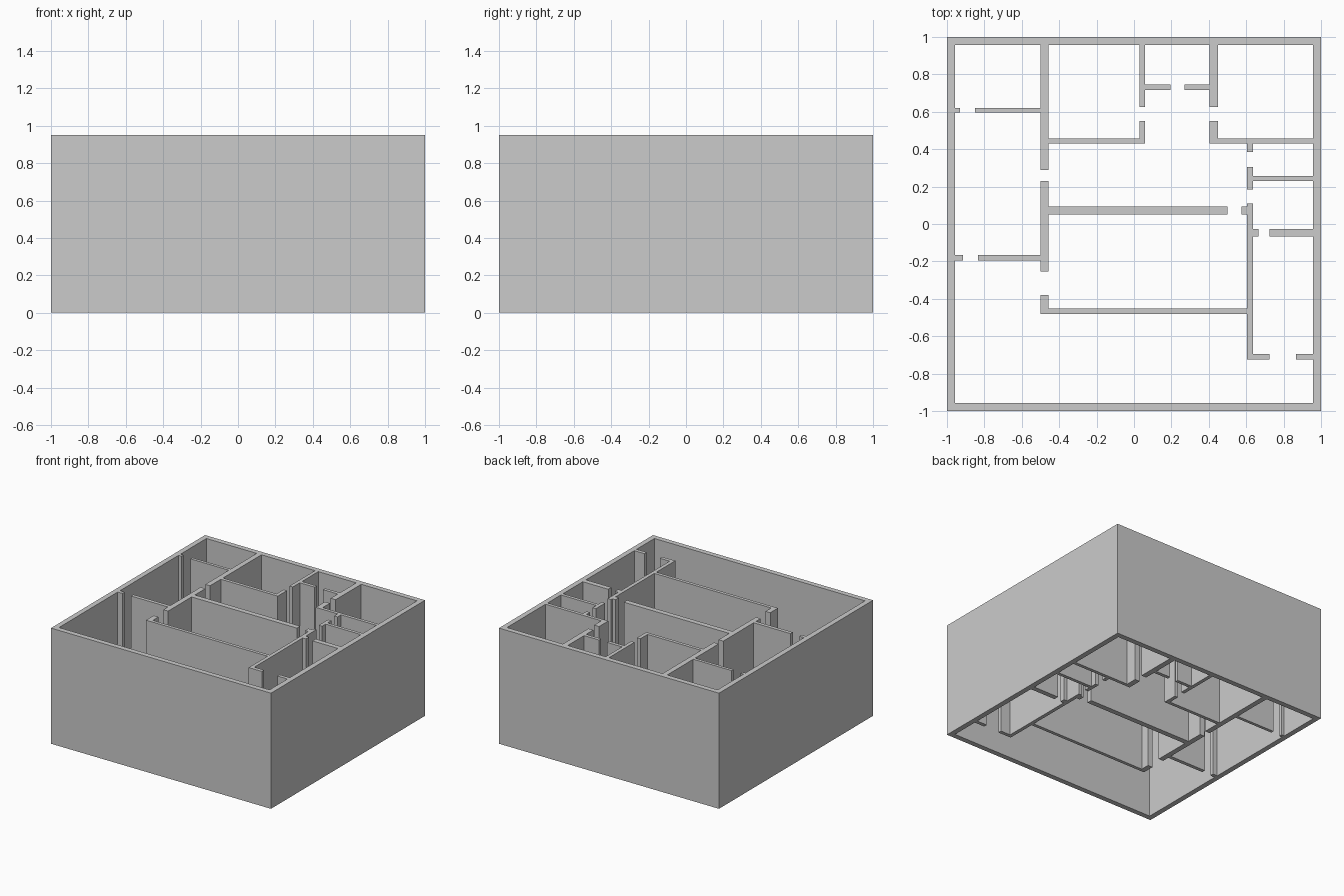
import bpy, bmesh

if "Cube" in bpy.data.objects:
    bpy.data.objects.remove(bpy.data.objects["Cube"])

H = 0.95      # wall height
IN = 0.957    # inner face of the outer walls


def extrude_up(bm, faces):
    ext = bmesh.ops.extrude_face_region(bm, geom=faces)["geom"]
    bmesh.ops.translate(bm, vec=(0, 0, H),
                        verts=[g for g in ext if isinstance(g, bmesh.types.BMVert)])


def finish(name, bm):
    bmesh.ops.recalc_face_normals(bm, faces=bm.faces[:])
    me = bpy.data.meshes.new(name)
    bm.to_mesh(me)
    bm.free()
    bpy.context.collection.objects.link(bpy.data.objects.new(name, me))


def wall(name, spans):
    """One wall made of upright blocks (x0, x1, y0, y1); gaps are doorways."""
    bm = bmesh.new()
    for x0, x1, y0, y1 in spans:
        ring = [(x0, y0), (x1, y0), (x1, y1), (x0, y1)]
        extrude_up(bm, [bm.faces.new([bm.verts.new((x, y, 0)) for x, y in ring])])
    finish(name, bm)


def wall_x(name, y0, y1, *runs):
    wall(name, [(a, b, y0, y1) for a, b in runs])


def wall_y(name, x0, x1, *runs):
    wall(name, [(x0, x1, a, b) for a, b in runs])


# Outer shell: square ring, open at top and bottom
bm = bmesh.new()
corners = [(-1, -1), (1, -1), (1, 1), (-1, 1)]
outer = [bm.verts.new((x, y, 0)) for x, y in corners]
inner = [bm.verts.new((x * IN, y * IN, 0)) for x, y in corners]
extrude_up(bm, [bm.faces.new((outer[i], outer[(i + 1) % 4], inner[(i + 1) % 4], inner[i]))
                for i in range(4)])
finish("outer_walls", bm)

# Walls running front to back
wall_y("left_corridor_wall", -0.50, -0.457, (0.29, IN), (-0.255, 0.23), (-0.48, -0.38))
wall_y("closet_left_wall", 0.03, 0.06, (0.625, IN), (0.43, 0.55))
wall_y("closet_right_wall", 0.405, 0.45, (0.625, IN), (0.43, 0.55))
wall_y("right_corridor_wall", 0.605, 0.635, (0.385, 0.43), (0.185, 0.305), (-0.725, 0.11))

# Walls running left to right
wall_x("back_left_room_wall", 0.595, 0.62, (-IN, -0.93), (-0.85, -0.50))
wall_x("front_left_room_wall", -0.195, -0.165, (-IN, -0.915), (-0.835, -0.50))
wall_x("closet_front_wall", 0.717, 0.745, (0.06, 0.195), (0.27, 0.405))
wall_x("back_middle_room_wall", 0.43, 0.457, (-0.457, 0.03))
wall_x("back_right_room_wall", 0.43, 0.457, (0.45, IN))
wall_x("right_small_room_wall", 0.23, 0.257, (0.635, IN))
wall_x("centre_wall", 0.05, 0.093, (-0.457, 0.50), (0.575, 0.605))
wall_x("right_middle_room_wall", -0.068, -0.027, (0.635, 0.665), (0.725, IN))
wall_x("centre_front_wall", -0.48, -0.453, (-0.457, 0.605))
wall_x("right_front_room_wall", -0.725, -0.695, (0.635, 0.725), (0.865, IN))
